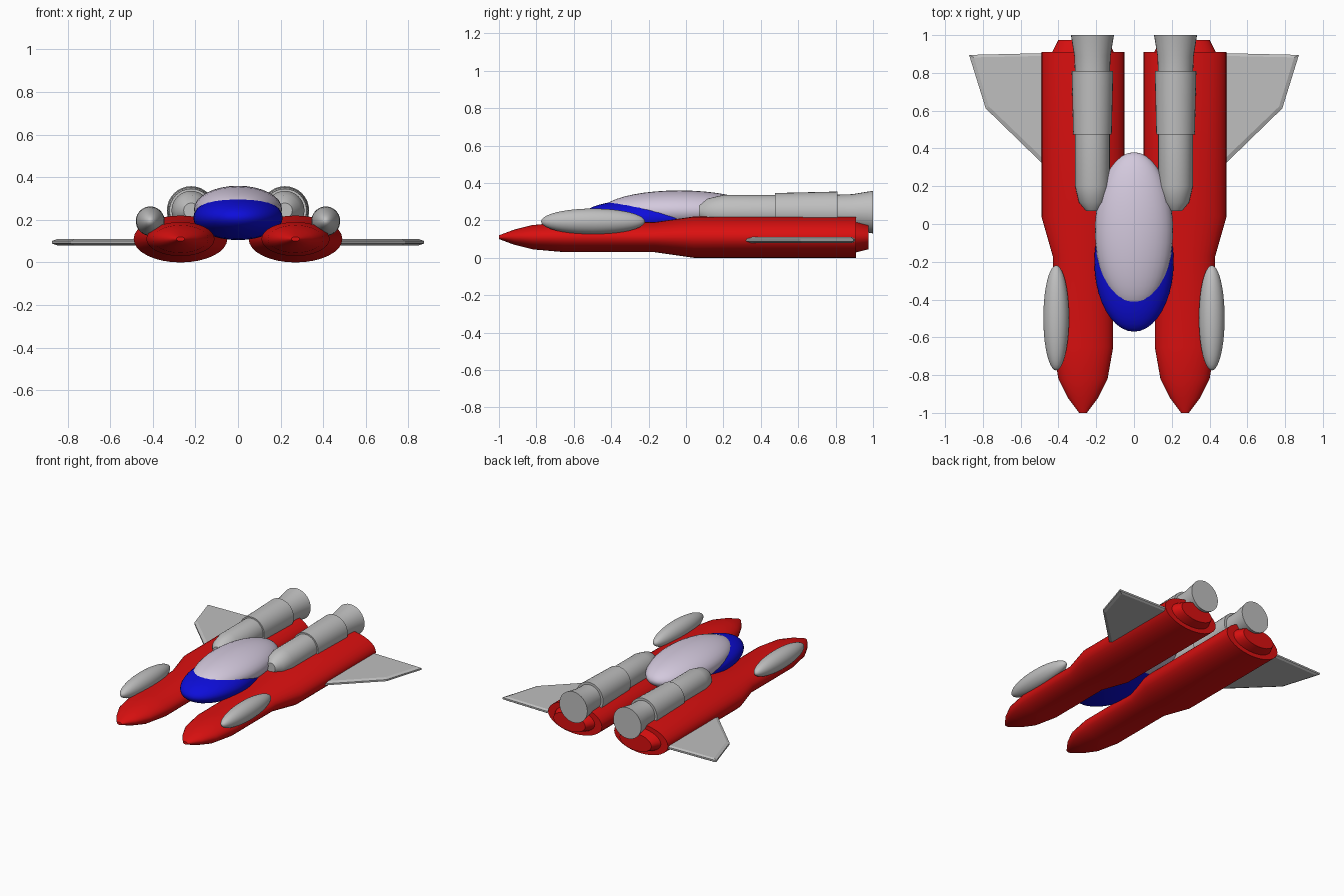
import bpy, bmesh, math
from mathutils import Matrix, Vector

if "Cube" in bpy.data.objects:
    bpy.data.objects.remove(bpy.data.objects["Cube"])


def material(name, rgb):
    m = bpy.data.materials.new(name)
    m.diffuse_color = (*rgb, 1)
    m.use_nodes = True
    m.node_tree.nodes["Principled BSDF"].inputs["Base Color"].default_value = m.diffuse_color
    return m


RED = material("red", (0.70, 0.005, 0.005))
BLUE = material("blue", (0.004, 0.004, 0.70))
GREY = material("grey", (0.52, 0.52, 0.52))
LAVENDER = material("pale_lavender", (0.65, 0.58, 0.72))


def finish(name, bm, mat, angle=30):
    bmesh.ops.recalc_face_normals(bm, faces=bm.faces)
    me = bpy.data.meshes.new(name)
    bm.to_mesh(me)
    bm.free()
    me.materials.append(mat)
    for p in me.polygons:
        p.use_smooth = True
    me.set_sharp_from_angle(angle=math.radians(angle))
    ob = bpy.data.objects.new(name, me)
    bpy.context.collection.objects.link(ob)
    return ob


def loft(name, rings, mat, angle=30):
    """Skin a list of equal-length point rings and cap both ends."""
    bm = bmesh.new()
    loops = [[bm.verts.new(p) for p in ring] for ring in rings]
    n = len(loops[0])
    for a, b in zip(loops, loops[1:]):
        for i in range(n):
            j = (i + 1) % n
            bm.faces.new((a[i], a[j], b[j], b[i]))
    bm.faces.new(loops[0])
    bm.faces.new(loops[-1])
    return finish(name, bm, mat, angle)


def tube(name, x, z, profile, squash, mat, n=32):
    """Body along y from (y, radius) pairs, with height scaled by squash."""
    rings = [[(x + r * math.cos(2 * math.pi * i / n), y,
               z + squash * r * math.sin(2 * math.pi * i / n)) for i in range(n)]
             for y, r in profile]
    return loft(name, rings, mat)


def ellipsoid(name, centre, radii, mat):
    bm = bmesh.new()
    bmesh.ops.create_uvsphere(bm, u_segments=32, v_segments=20, radius=1)
    # poles point along the flight direction
    bmesh.ops.transform(bm, verts=bm.verts, matrix=Matrix.Translation(Vector(centre))
                        @ Matrix.Diagonal((*radii, 1))
                        @ Matrix.Rotation(math.pi / 2, 4, 'X'))
    return finish(name, bm, mat)


# Cabin: blue lower body with the pale canopy set into it
ellipsoid("cabin_body", (0, -0.20, 0.21), (0.21, 0.37, 0.105), BLUE)
ellipsoid("canopy", (0, -0.035, 0.25), (0.207, 0.415, 0.11), LAVENDER)

HULL = [(-1.0, 0.02), (-0.92, 0.08), (-0.82, 0.13), (-0.65, 0.16),
        (-0.17, 0.16), (0.04, 0.22), (0.91, 0.22)]
EXHAUST = [(0.90, 0.165), (0.915, 0.16), (0.975, 0.13)]
ENGINE = [(0.07, 0.035), (0.115, 0.072), (0.20, 0.092), (0.475, 0.092),
          (0.475, 0.102), (0.81, 0.110), (0.81, 0.093), (0.89, 0.096),
          (1.0, 0.114)]
WING = [(0.32, 0.15), (0.49, 0.325), (0.785, 0.612), (0.873, 0.895), (0.32, 0.908)]
WING_INNER = [(0.33, 0.19), (0.49, 0.355), (0.768, 0.622), (0.848, 0.882), (0.33, 0.893)]

for side, s in (("left", -1), ("right", 1)):
    # Flattened hull with stepped exhaust
    tube(side + "_hull", s * 0.27, 0.11, HULL, 0.5, RED)
    tube(side + "_hull_exhaust", s * 0.27, 0.11, EXHAUST, 0.5, RED)
    # Round engine lying on the hull
    tube(side + "_engine", s * 0.22, 0.244, ENGINE, 1, GREY)
    # Outer pod near the nose
    ellipsoid(side + "_pod", (s * 0.412, -0.497, 0.194), (0.068, 0.278, 0.069), GREY)
    # Thin wing with chamfered edges
    layers = ((WING_INNER, 0.080), (WING, 0.089), (WING, 0.101), (WING_INNER, 0.110))
    loft(side + "_wing", [[(s * x, y, z) for x, y in pts] for pts, z in layers], GREY, 10)
